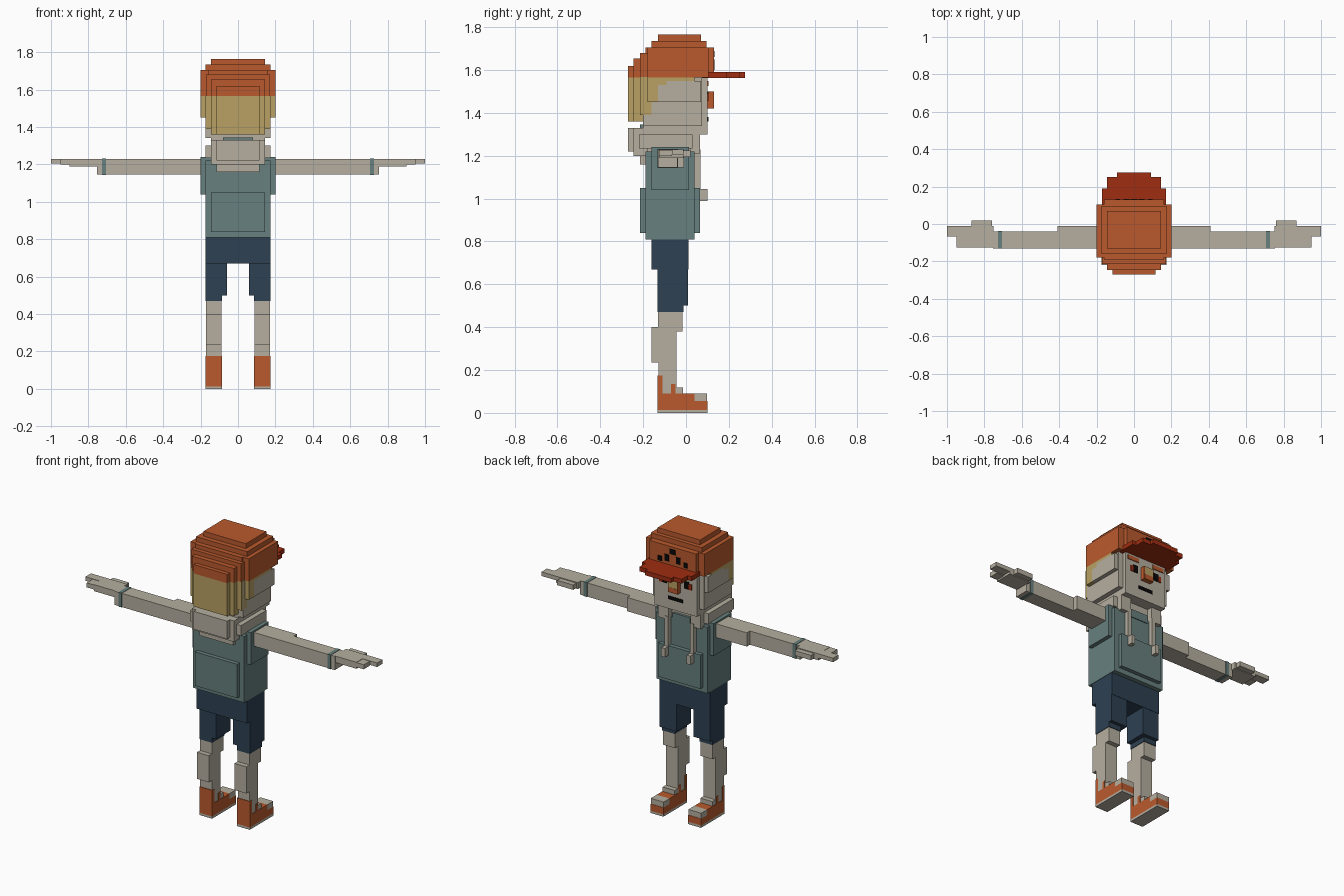
import bpy, bmesh


def material(name, r, g, b):
    lin = [((c / 255 + 0.055) / 1.055) ** 2.4 if c > 10 else c / 255 / 12.92 for c in (r, g, b)]
    m = bpy.data.materials.new(name)
    m.diffuse_color = (*lin, 1)
    return m


SKIN = material("warm_grey_skin", 182, 175, 160)
HAIR = material("straw_hair", 185, 161, 100)
ORANGE = material("orange_cloth", 186, 90, 45)
RED = material("dark_red_brim", 160, 45, 17)
TEAL = material("teal_cloth", 103, 128, 126)
NAVY = material("navy_cloth", 45, 65, 82)
BLACK = material("black_detail", 8, 8, 8)


def blocks(name, mat, boxes, mirror=False):
    """One object made from (x0, x1, y0, y1, z0, z1) blocks, optionally mirrored in x."""
    bm = bmesh.new()
    for x0, x1, y0, y1, z0, z1 in boxes:
        for sx in ((1, -1) if mirror else (1,)):
            vs = bmesh.ops.create_cube(bm, size=1)["verts"]
            for v in vs:
                v.co = (sx * ((x0 + x1) / 2) + v.co.x * (x1 - x0),
                        (y0 + y1) / 2 + v.co.y * (y1 - y0),
                        (z0 + z1) / 2 + v.co.z * (z1 - z0))
    me = bpy.data.meshes.new(name)
    bm.to_mesh(me)
    bm.free()
    me.materials.append(mat)
    ob = bpy.data.objects.new(name, me)
    bpy.context.collection.objects.link(ob)
    return ob


def centred(name, mat, layers):
    """Blocks centred on x, given as (half_width, y0, y1, z0, z1)."""
    return blocks(name, mat, [(-h, h, *rest) for h, *rest in layers])


# cap crown in stepped layers
centred("cap_crown", ORANGE, [
    (0.145, -0.13, 0.07, 1.565, 1.765), (0.175, -0.16, 0.095, 1.565, 1.735),
    (0.20, -0.18, 0.105, 1.565, 1.705), (0.16, -0.19, 0.13, 1.565, 1.705),
    (0.17, -0.215, 0.0, 1.565, 1.68), (0.145, -0.245, 0.0, 1.565, 1.655),
    (0.115, -0.27, 0.0, 1.565, 1.62)])
# cap brim
centred("cap_brim", RED, [
    (0.17, 0.05, 0.19, 1.563, 1.59), (0.145, 0.05, 0.25, 1.563, 1.59),
    (0.09, 0.05, 0.275, 1.563, 1.59)])
# small dark patches on the cap front
blocks("cap_patches", BLACK, [
    (0.025, 0.055, 0.125, 0.134, 1.61, 1.65), (0.075, 0.10, 0.125, 0.134, 1.60, 1.63)], True)
centred("cap_middle_patch", BLACK, [(0.02, 0.125, 0.134, 1.66, 1.69)])

# hair, rising in steps towards the temples
centred("hair", HAIR, [
    (0.115, -0.27, -0.20, 1.36, 1.567), (0.145, -0.245, -0.18, 1.36, 1.567),
    (0.175, -0.215, -0.16, 1.39, 1.567), (0.20, -0.18, -0.13, 1.45, 1.567),
    (0.20, -0.13, -0.09, 1.53, 1.567), (0.20, -0.09, 0.04, 1.55, 1.567)])

# head
centred("head", SKIN, [
    (0.145, -0.20, 0.10, 1.30, 1.567), (0.175, -0.20, 0.075, 1.34, 1.567),
    (0.20, -0.13, 0.07, 1.45, 1.55), (0.115, -0.16, 0.03, 1.20, 1.32)])
# face
centred("nose", HAIR, [(0.03, 0.09, 0.13, 1.44, 1.50)])
centred("nose_underside", ORANGE, [(0.031, 0.09, 0.131, 1.42, 1.45)])
blocks("nose_sides", ORANGE, [(0.029, 0.034, 0.095, 0.13, 1.42, 1.50)], True)
blocks("eyebrows", ORANGE, [(0.05, 0.13, 0.098, 0.105, 1.525, 1.55)], True)
blocks("eyes", BLACK, [(0.06, 0.09, 0.098, 0.105, 1.455, 1.50)], True)
blocks("eye_edges", RED, [(0.09, 0.11, 0.098, 0.105, 1.455, 1.49)], True)
centred("mouth", BLACK, [(0.05, 0.098, 0.104, 1.36, 1.38)])

# hood lying around the neck
centred("hood", SKIN, [
    (0.115, -0.27, -0.20, 1.22, 1.33), (0.145, -0.245, -0.18, 1.20, 1.33),
    (0.115, -0.215, -0.15, 1.16, 1.25), (0.175, -0.22, -0.14, 1.235, 1.30)])
blocks("hood_sides", SKIN, [
    (0.10, 0.175, -0.20, 0.03, 1.235, 1.30), (0.075, 0.145, 0.02, 0.065, 1.21, 1.30)], True)
centred("hood_lining", TEAL, [(0.08, -0.215, -0.19, 1.30, 1.345)])
# hood strings with knobs
blocks("hood_strings", SKIN, [
    (0.075, 0.10, 0.03, 0.068, 1.03, 1.23), (0.075, 0.10, 0.05, 0.10, 0.99, 1.045)], True)

# sleeveless top
centred("top", TEAL, [
    (0.20, -0.16, 0.015, 1.04, 1.24), (0.175, -0.19, 0.04, 0.84, 1.22),
    (0.145, -0.215, 0.065, 0.84, 1.05), (0.175, -0.19, 0.04, 0.81, 0.85),
    (0.06, 0.0, 0.045, 1.20, 1.25)])

# arms and hands
blocks("arms", SKIN, [
    (0.15, 0.41, -0.13, -0.01, 1.145, 1.23), (0.41, 0.755, -0.13, -0.04, 1.145, 1.23)], True)
blocks("hands", SKIN, [
    (0.75, 0.90, -0.125, -0.012, 1.19, 1.23), (0.89, 0.95, -0.125, -0.065, 1.20, 1.228),
    (0.89, 1.0, -0.066, -0.012, 1.205, 1.23), (0.76, 0.87, -0.02, 0.02, 1.195, 1.225)], True)
blocks("wristbands", TEAL, [(0.705, 0.728, -0.132, -0.038, 1.143, 1.232)], True)

# shorts
centred("shorts_waist", NAVY, [(0.173, -0.16, 0.012, 0.67, 0.81)])
blocks("shorts_legs", NAVY, [
    (0.058, 0.173, -0.132, 0.01, 0.50, 0.68), (0.085, 0.173, -0.132, -0.012, 0.47, 0.51)], True)

# legs with calves set back
blocks("legs", SKIN, [
    (0.088, 0.17, -0.13, -0.016, 0.38, 0.48), (0.088, 0.17, -0.16, -0.045, 0.235, 0.40),
    (0.088, 0.17, -0.128, -0.045, 0.03, 0.24)], True)

# shoes: heel counter, body, pale sole, toe cap and tongue
blocks("shoes", ORANGE, [
    (0.085, 0.173, -0.132, -0.11, 0.014, 0.175), (0.085, 0.173, -0.13, 0.04, 0.014, 0.09),
    (0.085, 0.173, 0.03, 0.10, 0.014, 0.056), (0.085, 0.173, -0.07, -0.05, 0.08, 0.135)], True)
blocks("shoe_soles", SKIN, [(0.085, 0.173, -0.132, 0.10, 0.0, 0.015)], True)
blocks("shoe_trim", SKIN, [
    (0.085, 0.173, 0.04, 0.098, 0.056, 0.09), (0.088, 0.17, -0.05, -0.015, 0.085, 0.118)], True)
